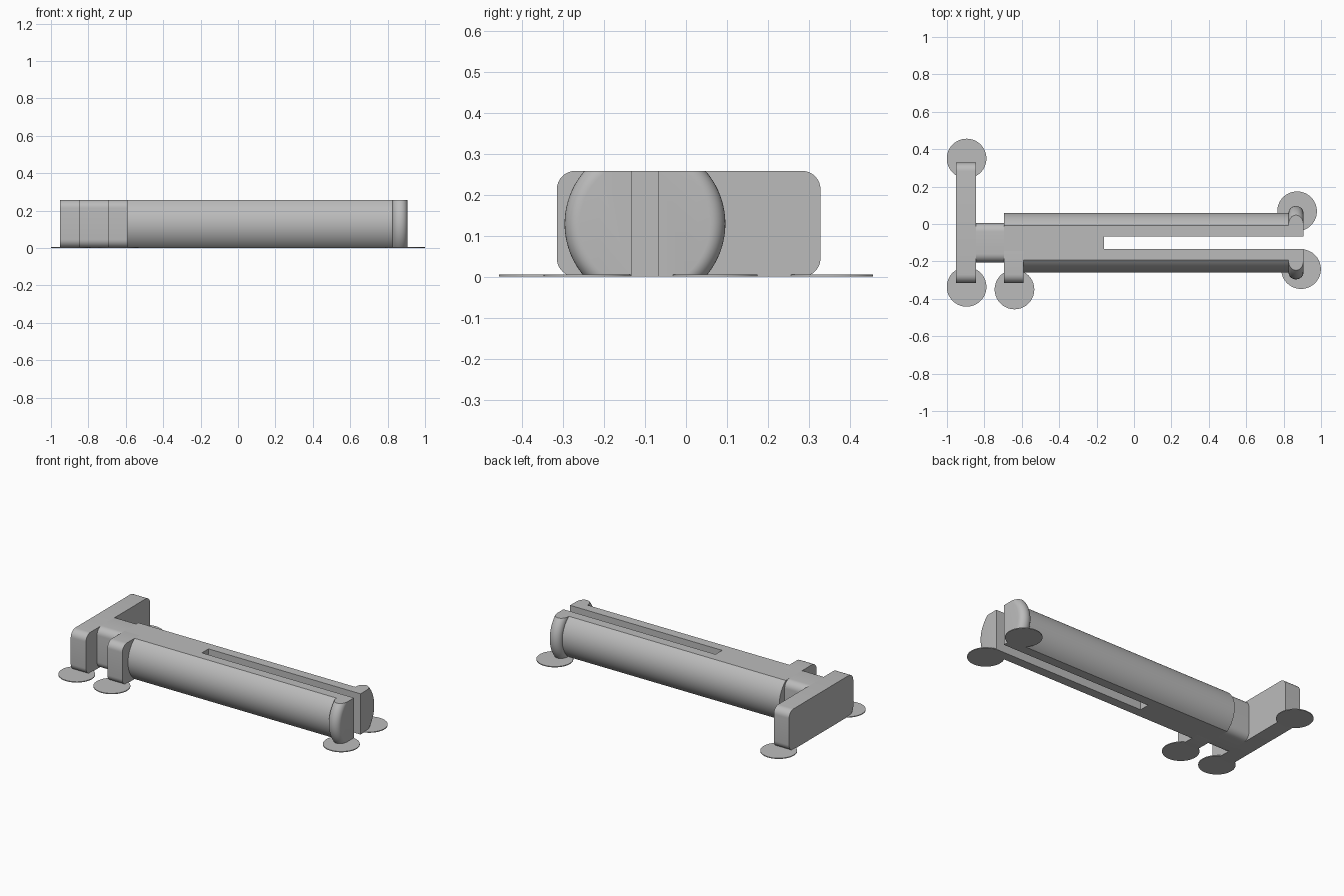
import bpy
import bmesh
from math import asin, cos, sin, pi

if "Cube" in bpy.data.objects:
    bpy.data.objects.remove(bpy.data.objects["Cube"], do_unlink=True)

HEIGHT = 0.258
MID = HEIGHT / 2      # height of the pin axis
AXIS = -0.1           # y of the pin axis
SHAFT_R = 0.159
STEPS = 24

grey = bpy.data.materials.new("plain grey")
grey.use_nodes = True
color = (0.5, 0.5, 0.5, 1)
grey.diffuse_color = color
grey.node_tree.nodes["Principled BSDF"].inputs["Base Color"].default_value = color


def finish(obj):
    obj.data.materials.clear()
    obj.data.materials.append(grey)
    bpy.ops.object.select_all(action="DESELECT")
    obj.select_set(True)
    bpy.context.view_layer.objects.active = obj
    bpy.ops.object.shade_smooth_by_angle(angle=pi / 6)


def loft(name, sections):
    """Join (x, outline) sections, each outline a list of (y, z), into a solid."""
    bm = bmesh.new()
    rings = [[bm.verts.new((x, y, z)) for y, z in outline] for x, outline in sections]
    for a, b in zip(rings, rings[1:]):
        for i in range(len(a)):
            j = (i + 1) % len(a)
            bm.faces.new((a[i], a[j], b[j], b[i]))
    bm.faces.new(rings[0])
    bm.faces.new(rings[-1])
    bmesh.ops.recalc_face_normals(bm, faces=bm.faces)
    mesh = bpy.data.meshes.new(name)
    bm.to_mesh(mesh)
    bm.free()
    obj = bpy.data.objects.new(name, mesh)
    bpy.context.collection.objects.link(obj)
    finish(obj)


def side_arc(radius, side):
    """Arc of a circle cut flat at top and bottom, from bottom to top."""
    limit = asin(MID / radius)
    angles = [limit * (2 * i / STEPS - 1) for i in range(STEPS + 1)]
    return [(AXIS + side * radius * cos(a), MID + radius * sin(a)) for a in angles]


def rounded(y0, y1, r=0.045):
    """Full-height rectangle with rounded corners."""
    corners = [(y1 - r, HEIGHT - r), (y0 + r, HEIGHT - r), (y0 + r, r), (y1 - r, r)]
    return [(y + r * cos((k + i / 8) * pi / 2), z + r * sin((k + i / 8) * pi / 2))
            for k, (y, z) in enumerate(corners) for i in range(9)]


def block(name, x0, x1, outline):
    loft(name, [(x0, outline), (x1, outline)])


# Head plate, neck and side tab
block("head_plate", -0.952, -0.845, rounded(-0.315, 0.328))
block("neck", -0.845, -0.695, rounded(-0.205, 0.005))
block("side_tab", -0.695, -0.59, rounded(-0.315, AXIS))

# Solid part of the shaft
slot_start = -0.16
block("shaft_root", -0.695, slot_start,
      side_arc(SHAFT_R, 1) + side_arc(SHAFT_R, -1)[::-1])

# Two split arms, each ending in a rounded snap lip
for name, side in (("left_arm", 1), ("right_arm", -1)):
    profile = [(slot_start, SHAFT_R)]
    for i in range(17):
        t = pi * i / 16
        profile.append((0.866 - 0.04 * cos(t), SHAFT_R + 0.037 * sin(t)))
    inner = AXIS + side * 0.033
    loft(name, [(x, side_arc(r, side) + [(inner, HEIGHT), (inner, 0)])
                for x, r in profile])

# Thin round pads on the ground
pads = {
    "head_pad_back": (-0.895, 0.35),
    "head_pad_front": (-0.895, -0.336),
    "tab_pad": (-0.639, -0.35),
    "arm_pad_back": (0.872, 0.068),
    "arm_pad_front": (0.893, -0.241),
}
for name, (x, y) in pads.items():
    bpy.ops.mesh.primitive_cylinder_add(vertices=64, radius=0.106, depth=0.005,
                                        location=(x, y, 0.0025))
    pad = bpy.context.object
    pad.name = name
    finish(pad)
